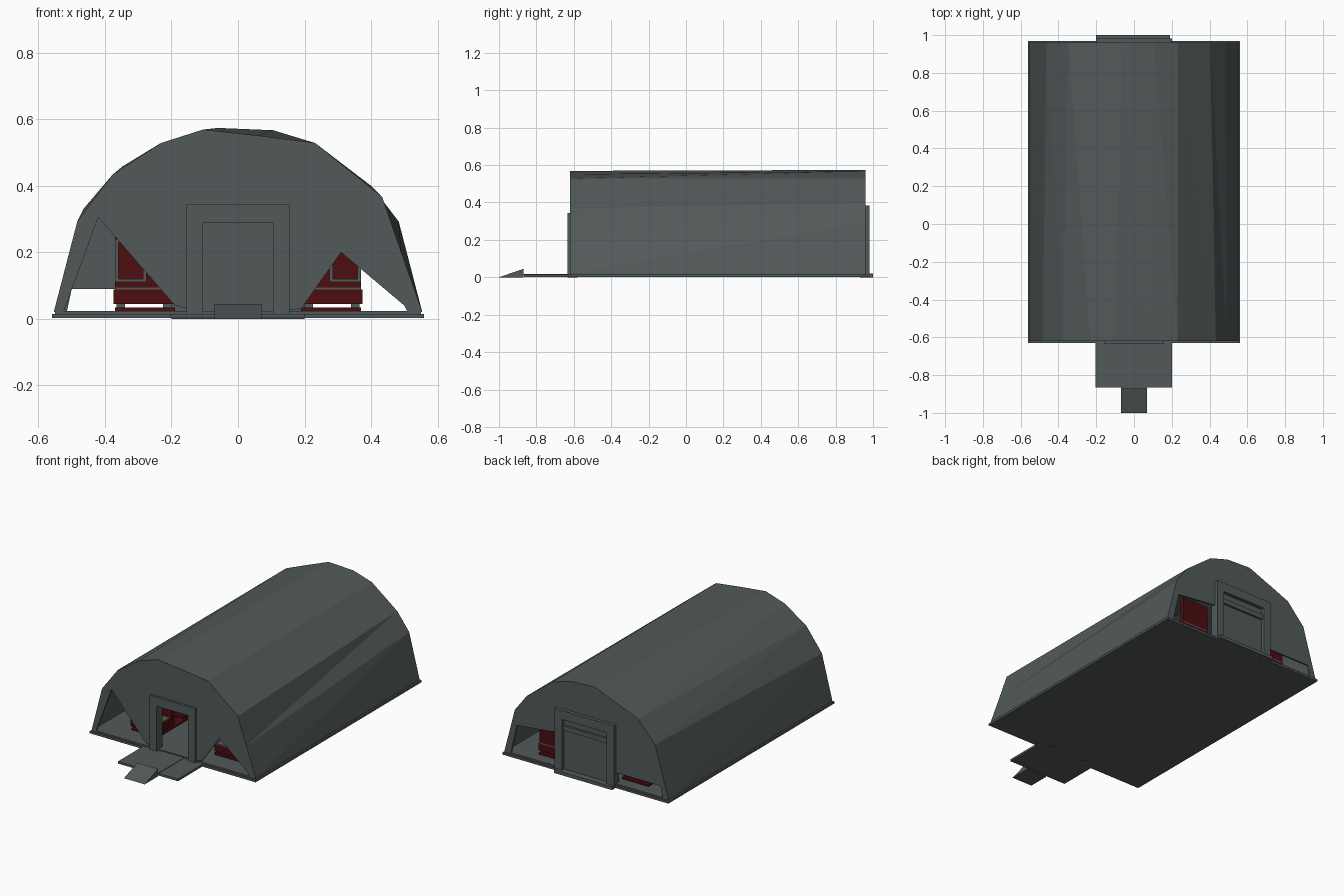
import bpy, bmesh

if "Cube" in bpy.data.objects:
    bpy.data.objects.remove(bpy.data.objects["Cube"])


def material(name, rgb):
    m = bpy.data.materials.new(name)
    m.diffuse_color = (*rgb, 1)
    m.use_nodes = True
    m.node_tree.nodes["Principled BSDF"].inputs["Base Color"].default_value = m.diffuse_color
    return m


GREY = material("slate_grey", (0.085, 0.102, 0.1))
RED = material("dark_red", (0.075, 0.004, 0.005))


def mesh_object(name, verts, faces, mat, thickness=0, offset=-1):
    me = bpy.data.meshes.new(name)
    me.from_pydata(verts, [], faces)
    bm = bmesh.new()
    bm.from_mesh(me)
    bmesh.ops.recalc_face_normals(bm, faces=bm.faces)
    bm.to_mesh(me)
    bm.free()
    me.materials.append(mat)
    ob = bpy.data.objects.new(name, me)
    bpy.context.collection.objects.link(ob)
    if thickness:
        mod = ob.modifiers.new("thickness", 'SOLIDIFY')
        mod.thickness = thickness
        mod.offset = offset
    return ob


def box(name, x, y, z, mat=GREY):
    v = [(a, b, c) for a in x for b in y for c in z]
    f = [(0, 1, 3, 2), (4, 6, 7, 5), (0, 4, 5, 1),
         (2, 3, 7, 6), (0, 2, 6, 4), (1, 5, 7, 3)]
    return mesh_object(name, v, f, mat)


# Arched roof, lofted between two slightly different end profiles
front = [(-.55, .02), (-.48, .29), (-.375, .43), (-.23, .525), (-.105, .565),
         (.06, .547), (.23, .525), (.43, .365), (.487, .2), (.55, .02)]
back = [(-.55, .02), (-.46, .33), (-.345, .455), (-.23, .502), (-.06, .57),
        (.105, .563), (.23, .525), (.40, .395), (.48, .29), (.55, .02)]
Y0, Y1 = -.62, .96
n = len(front)
verts = [(x, Y0, z) for x, z in front] + [(x, Y1, z) for x, z in back]
faces = []
for i in range(n - 1):
    faces += [(i, i + 1, n + i), (i + 1, n + i + 1, n + i)]
# The open shell is wound outward by hand, then thickened evenly around the skin
mesh_object("arched_roof", verts, faces, GREY, .008, 0)


# End walls with openings cut into their lower edge
def end_wall(name, outline, y):
    mesh_object(name, [(x, y, z) for x, z in outline],
                [tuple(range(len(outline)))], GREY, .01, 0)


end_wall("front_wall", front + [
    (.51, .02), (.50, .04), (.31, .2), (.19, .03), (.105, .02),
    (.105, .29), (-.105, .29), (-.105, .02), (-.19, .04),
    (-.42, .305), (-.525, .02)], Y0 + .005)
end_wall("back_wall", back + [
    (.51, .02), (.47, .2), (.2, .23), (.2, .02), (-.2, .02),
    (-.2, .09), (-.5, .09), (-.515, .02)], Y1 - .005)

# Floor slab with a thin raised deck
box("floor_slab", (-.56, .56), (-.63, .97), (.002, .015))
box("floor_deck", (-.55, .55), (-.62, .96), (.015, .024))

# Front landing and wedge ramp
box("landing", (-.205, .2), (-.865, -.62), (.002, .015))
box("walkway", (-.07, .07), (-.87, -.62), (.013, .018))
mesh_object("ramp", [(s * .07, y, z) for s in (-1, 1)
                     for y, z in ((-1, 0), (-.87, 0), (-.87, .045))],
            [(0, 1, 2), (3, 5, 4), (0, 3, 4, 1), (1, 4, 5, 2), (2, 5, 3, 0)], GREY)


# Door surrounds
def door_frame(name, outer, inner, top, lintel, y):
    for s, side in ((-1, "left"), (1, "right")):
        box(f"{name}_{side}_post", sorted((s * inner, s * outer)), y, (0, top))
    box(f"{name}_lintel", (-inner, inner), y, (lintel, top))


door_frame("front_door", .155, .105, .345, .29, (-.634, -.58))
door_frame("back_door", .2, .15, .385, .33, (.93, .982))
box("back_door_panel", (-.15, .15), (.945, .96), (.02, .33))
box("back_door_beam", (-.15, .15), (.955, .972), (.26, .29))
box("back_step", (-.2, .19), (.96, 1.0), (0, .02))

# Rows of red seats on both sides, with grey legs, trim and arm frames
for s, side in ((-1, "left"), (1, "right")):
    def span(a, b):
        return sorted((s * a, s * b))
    box(f"{side}_floor_strip", span(.19, .37), (-.5, .89), (.024, .034), RED)
    for row in range(6):
        y = -.5 + row * .245
        box(f"{side}_seat", span(.19, .375), (y, y + .16), (.045, .088), RED)
        box(f"{side}_seat_trim", span(.2, .37), (y, y + .16), (.088, .095))
        box(f"{side}_backrest", span(.19, .37), (y + .13, y + .16), (.095, .25), RED)
        for x in (.2, .34):
            box(f"{side}_leg", span(x, x + .025), (y + .02, y + .14), (.034, .045))
        # Open square arm frame
        for x in (.275, .36):
            box(f"{side}_frame_upright", span(x, x + .01), (y, y + .012), (.11, .24))
        for z in (.11, .23):
            box(f"{side}_frame_bar", span(.275, .37), (y, y + .012), (z, z + .01))
